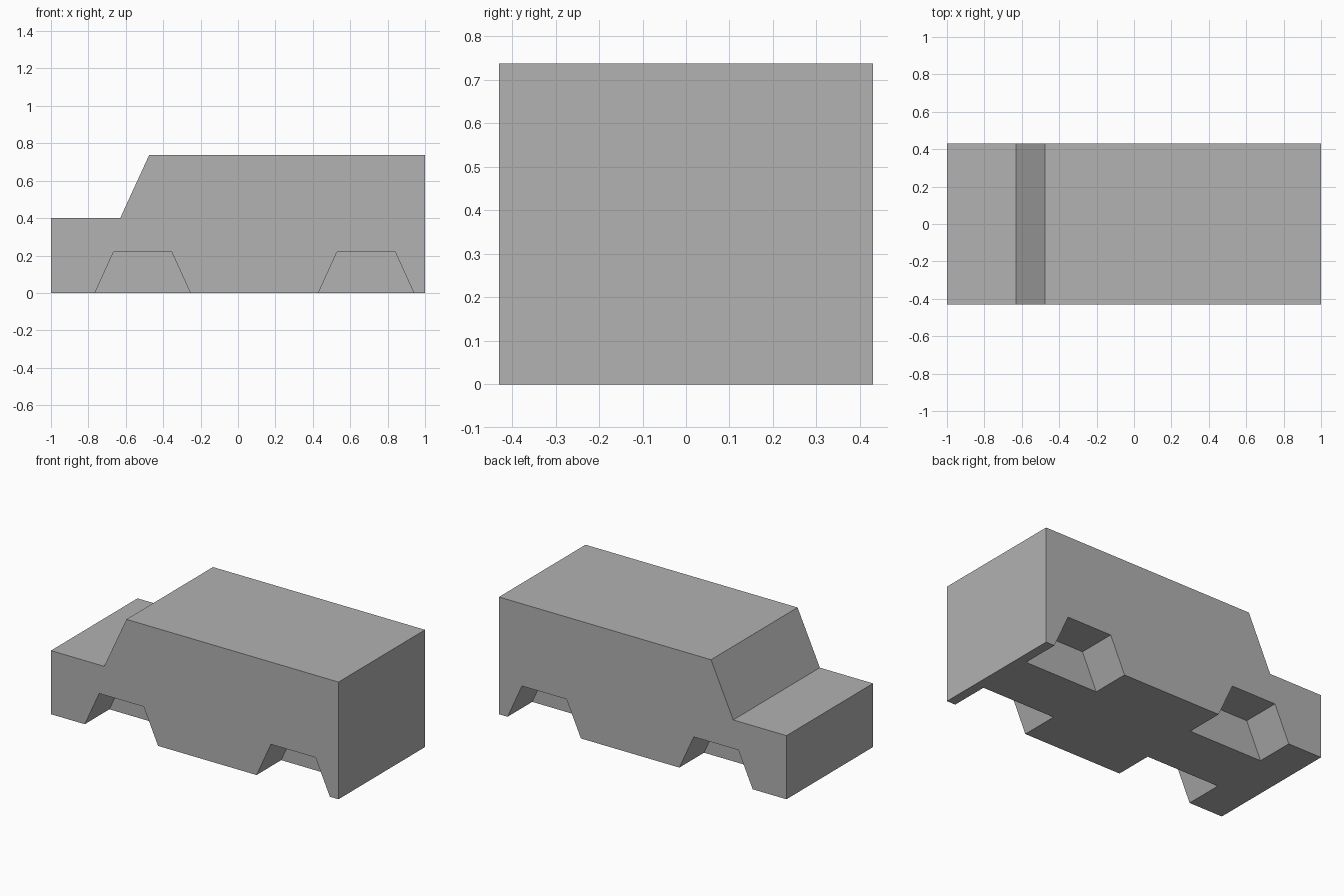
import bpy
import bmesh

cube = bpy.data.objects.get("Cube")
if cube:
    bpy.data.objects.remove(cube, do_unlink=True)

HALF_WIDTH = 0.43
WELL_DEPTH = 0.245
WELL_HEIGHT = 0.22

grey = bpy.data.materials.new("plain grey")
grey.use_nodes = True
grey.diffuse_color = (0.445, 0.445, 0.445, 1)
grey.node_tree.nodes["Principled BSDF"].inputs["Base Color"].default_value = grey.diffuse_color


def extrude_profile(name, profile, y0, y1):
    """Extrude a closed x-z outline from y0 to y1."""
    bm = bmesh.new()
    face = bm.faces.new([bm.verts.new((x, y0, z)) for x, z in profile])
    result = bmesh.ops.extrude_face_region(bm, geom=[face])
    moved = [v for v in result["geom"] if isinstance(v, bmesh.types.BMVert)]
    bmesh.ops.translate(bm, verts=moved, vec=(0, y1 - y0, 0))
    bmesh.ops.recalc_face_normals(bm, faces=bm.faces)
    mesh = bpy.data.meshes.new(name)
    bm.to_mesh(mesh)
    bm.free()
    mesh.materials.append(grey)
    obj = bpy.data.objects.new(name, mesh)
    bpy.context.collection.objects.link(obj)
    return obj


# Van body: low bonnet, sloping windscreen, long flat roof
body = extrude_profile("van_body", [
    (-1, 0), (1, 0), (1, 0.737), (-0.475, 0.737), (-0.63, 0.40), (-1, 0.40),
], -HALF_WIDTH, HALF_WIDTH)

# Wheel wells: tapered pockets cut into both sides, with cutters overshooting the body
cutters = []
for axle, x in (("bonnet", -0.51), ("rear", 0.685)):
    for side, sign in (("front", -1), ("back", 1)):
        cutter = extrude_profile(f"{axle}_{side}_well_cutter", [
            (x - 0.355, -WELL_HEIGHT), (x + 0.355, -WELL_HEIGHT),
            (x + 0.155, WELL_HEIGHT), (x - 0.155, WELL_HEIGHT),
        ], sign * (HALF_WIDTH - WELL_DEPTH), sign * (HALF_WIDTH + 0.1))
        cutter.hide_render = True
        cutters.append(cutter)
        cut = body.modifiers.new(f"{axle} {side} well", 'BOOLEAN')
        cut.operation = 'DIFFERENCE'
        cut.solver = 'EXACT'
        cut.object = cutter

# Bake the cuts and discard the cutters
bpy.context.view_layer.update()
evaluated = body.evaluated_get(bpy.context.evaluated_depsgraph_get())
finished = bpy.data.meshes.new_from_object(evaluated)
body.modifiers.clear()
body.data = finished
for cutter in cutters:
    bpy.data.objects.remove(cutter, do_unlink=True)
